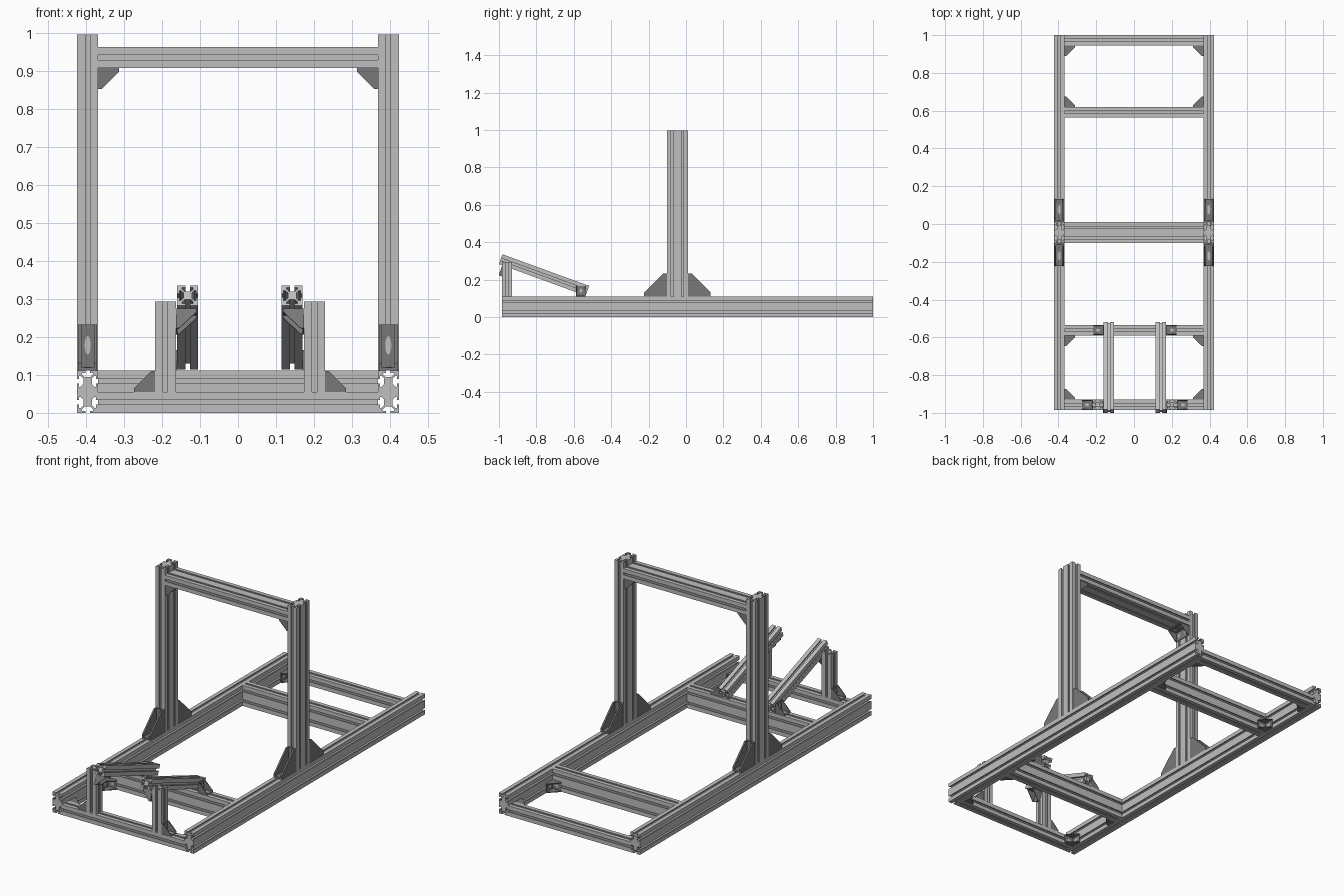
import bpy, bmesh, math
from mathutils import Vector

if "Cube" in bpy.data.objects:
    bpy.data.objects.remove(bpy.data.objects["Cube"])

U = 0.0555          # width of one profile module
H = 2 * U           # height of a double profile
RAIL_X = 0.396      # centre of side rails
INNER = RAIL_X - U / 2
FRONT, BACK = -0.985, 1.0
TILT = math.radians(20)
X, Y, Z = Vector((1, 0, 0)), Vector((0, 1, 0)), Vector((0, 0, 1))


def material(name, value):
    m = bpy.data.materials.new(name)
    m.use_nodes = True
    color = (value, value, value, 1)
    m.diffuse_color = color
    m.node_tree.nodes["Principled BSDF"].inputs["Base Color"].default_value = color
    return m


ALUMINIUM = material("light aluminium", 0.52)
BRACKET = material("dark bracket grey", 0.19)


def prism(bm, points, axis, depth, mat=0):
    """Extrude a closed outline along an axis."""
    face = bm.faces.new([bm.verts.new(p) for p in points])
    face.material_index = mat
    new = bmesh.ops.extrude_face_region(bm, geom=[face], use_keep_orig=True)["geom"]
    bmesh.ops.translate(bm, verts=[g for g in new if isinstance(g, bmesh.types.BMVert)],
                        vec=axis * depth)
    for g in new:
        if isinstance(g, bmesh.types.BMFace):
            g.material_index = mat
            for e in g.edges:
                for f in e.link_faces:
                    f.material_index = mat


def finish(bm, name, location, mats):
    bmesh.ops.recalc_face_normals(bm, faces=bm.faces)
    mesh = bpy.data.meshes.new(name)
    bm.to_mesh(mesh)
    bm.free()
    for m in mats:
        mesh.materials.append(m)
    obj = bpy.data.objects.new(name, mesh)
    obj.location = location
    bpy.context.collection.objects.link(obj)
    return obj


# T-slot half outline: offset along the side, depth into the profile
HALF_SLOT = [(-.11, 0), (-.11, .1), (-.26, .1), (-.26, .17), (-.13, .3)]
SLOT = HALF_SLOT + [(-t, d) for t, d in reversed(HALF_SLOT)]


def slot_outline(nu, nv):
    """Outline of a slotted profile of nu by nv modules."""
    pts = []
    corners = [(-nu, -nv), (nu, -nv), (nu, nv), (-nu, nv)]
    for i, count in enumerate((nu, nv, nu, nv)):
        start = Vector(corners[i]) / 2
        along = (Vector(corners[(i + 1) % 4]) / 2 - start).normalized()
        inward = Vector((-along.y, along.x))
        pts.append(start)
        for k in range(count):
            pts += [start + along * (k + .5 + t) + inward * d for t, d in SLOT]
    return pts


def beam(name, centre, length, axis, nu=1, nv=1):
    """Slotted profile; nu and nv are modules along the two other axes."""
    u, v, w = {"x": (Y, Z, X), "y": (X, Z, Y), "z": (X, Y, Z)}[axis]
    bm = bmesh.new()
    pts = [(u * p.x + v * p.y) * U - w * length / 2 for p in slot_outline(nu, nv)]
    prism(bm, pts, w, length)
    return finish(bm, name, centre, [ALUMINIUM])


def bracket(name, corner, a, b, leg, width=0.05):
    """Open corner bracket with legs along a and b, slots and two side webs."""
    c = a.cross(b)
    t, e = leg * .07, leg * .17
    bm = bmesh.new()
    for p, q in ((a, b), (b, a)):
        plate = [(0, 0), (leg, 0), (leg, t), (0, t)]
        prism(bm, [p * i + q * j - c * width / 2 for i, j in plate], c, width)
        # slotted hole showing the metal below
        count = max(1, round(width / 0.055))
        for k in range(count):
            mid = p * leg * .55 + q * t + c * width * ((k + .5) / count - .5)
            ring = [k * math.tau / 16 for k in range(16)]
            prism(bm, [mid + p * leg * .2 * math.cos(r) + c * 0.008 * math.sin(r)
                       for r in ring], q, 0.0008, 1)
    web = [(0, 0), (leg, 0), (leg, e), (e, leg), (0, leg)]
    for side in (-width / 2, width / 2 - t):
        prism(bm, [a * i + b * j + c * side for i, j in web], c, t)
    return finish(bm, name, corner, [BRACKET, ALUMINIUM])


# Base cross members
span = 2 * INNER
cross_y = {"front": FRONT + U / 2, "pedal": -0.562, "seat": 0.592, "rear": BACK - U / 2}
for part, y in cross_y.items():
    tall = 2 if part in ("pedal", "seat") else 1
    beam(part + "_cross_member", (0, y, tall * U / 2), span, "x", 1, tall)

# Top beam between uprights
POST_Y = -0.046
beam("top_beam", (0, POST_Y, 0.936), span, "x", 2, 1)

for s, side in ((-1, "right"), (1, "left")):
    # Side rail and upright
    beam(side + "_rail", (s * RAIL_X, (FRONT + BACK) / 2, U), BACK - FRONT, "y", 1, 2)
    beam(side + "_upright", (s * RAIL_X, POST_Y, (H + 0.997) / 2), 0.997 - H, "z", 1, 2)
    bracket(side + "_top_bracket", (s * INNER, POST_Y, 0.936 - U / 2),
            X * -s, -Z, 0.055, 0.1)

    # Large gussets at the foot of the upright
    for d, end in ((-1, "front"), (1, "rear")):
        bracket(f"{side}_{end}_gusset", (s * RAIL_X, POST_Y + d * U, H), Y * d, Z, 0.122)

    # Small brackets in the corners of the base
    for part, d in (("front", 1), ("pedal", -1), ("seat", 1), ("rear", -1)):
        bracket(f"{side}_{part}_corner_bracket",
                (s * INNER, cross_y[part] + d * U / 2, U / 2), X * -s, Y * d, 0.056)

    # Short post, sloping arm and their brackets
    arm_x, post_x = 0.005 + s * 0.1375, 0.005 + s * 0.1965
    beam(side + "_short_post", (post_x, cross_y["front"], (U + 0.293) / 2),
         0.293 - U, "z")
    arm = beam(side + "_sloping_arm", (arm_x, -0.759, 0.225), 0.493, "y")
    arm.rotation_euler.x = -TILT
    bracket(side + "_post_bracket", (post_x + s * U / 2, cross_y["front"], U),
            X * s, Z, 0.055)
    bracket(side + "_arm_foot_bracket", (arm_x + s * U / 2, cross_y["pedal"], H),
            X * s, Z, 0.055)
    under = bracket(side + "_arm_top_bracket",
                    (post_x - s * U / 2, cross_y["front"] - 0.002, 0.267),
                    X * -s, -Z, 0.055)
    under.rotation_euler.x = -TILT
